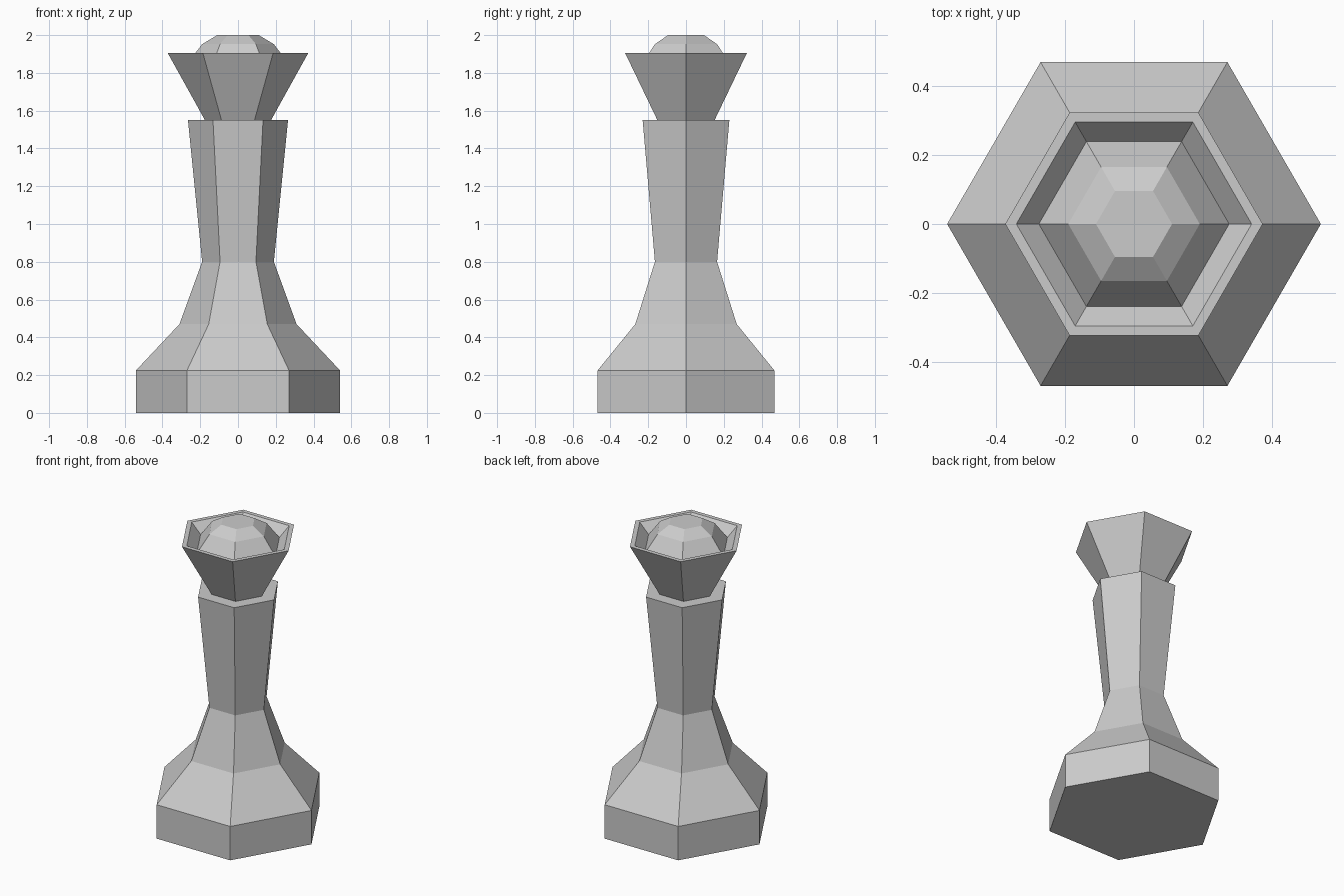
import bpy, bmesh, math

if "Cube" in bpy.data.objects:
    bpy.data.objects.remove(bpy.data.objects["Cube"])

SIDES = 6


def hex_lathe(name, profile, cap_bottom=False, cap_top=False):
    """Stack six-sided rings from a (radius, z) profile, with optional end caps."""
    bm = bmesh.new()
    rings = []
    for r, z in profile:
        rings.append([bm.verts.new((r * math.cos(i * math.tau / SIDES),
                                    r * math.sin(i * math.tau / SIDES), z))
                      for i in range(SIDES)])
    for low, high in zip(rings, rings[1:]):
        for i in range(SIDES):
            j = (i + 1) % SIDES
            bm.faces.new((low[i], low[j], high[j], high[i]))
    if cap_bottom:
        bm.faces.new(rings[0][::-1])
    if cap_top:
        bm.faces.new(rings[-1])
    mesh = bpy.data.meshes.new(name)
    bm.to_mesh(mesh)
    bm.free()
    obj = bpy.data.objects.new(name, mesh)
    bpy.context.collection.objects.link(obj)
    return obj


# Foot block with sloping shoulder
hex_lathe("base", [(0.54, 0), (0.54, 0.225), (0.31, 0.47)], cap_bottom=True)

# Tapered waist, flared shaft and the flat ledge under the crown
hex_lathe("shaft", [(0.31, 0.47), (0.19, 0.80), (0.265, 1.55), (0.175, 1.55)])

# Flared crown with flat rim and recessed inner wall
hex_lathe("crown", [(0.175, 1.55), (0.372, 1.905), (0.34, 1.905), (0.275, 1.84)])

# Faceted dome rising from the recess
hex_lathe("dome", [(0.275, 1.84), (0.19, 1.952), (0.11, 2.0)], cap_top=True)
